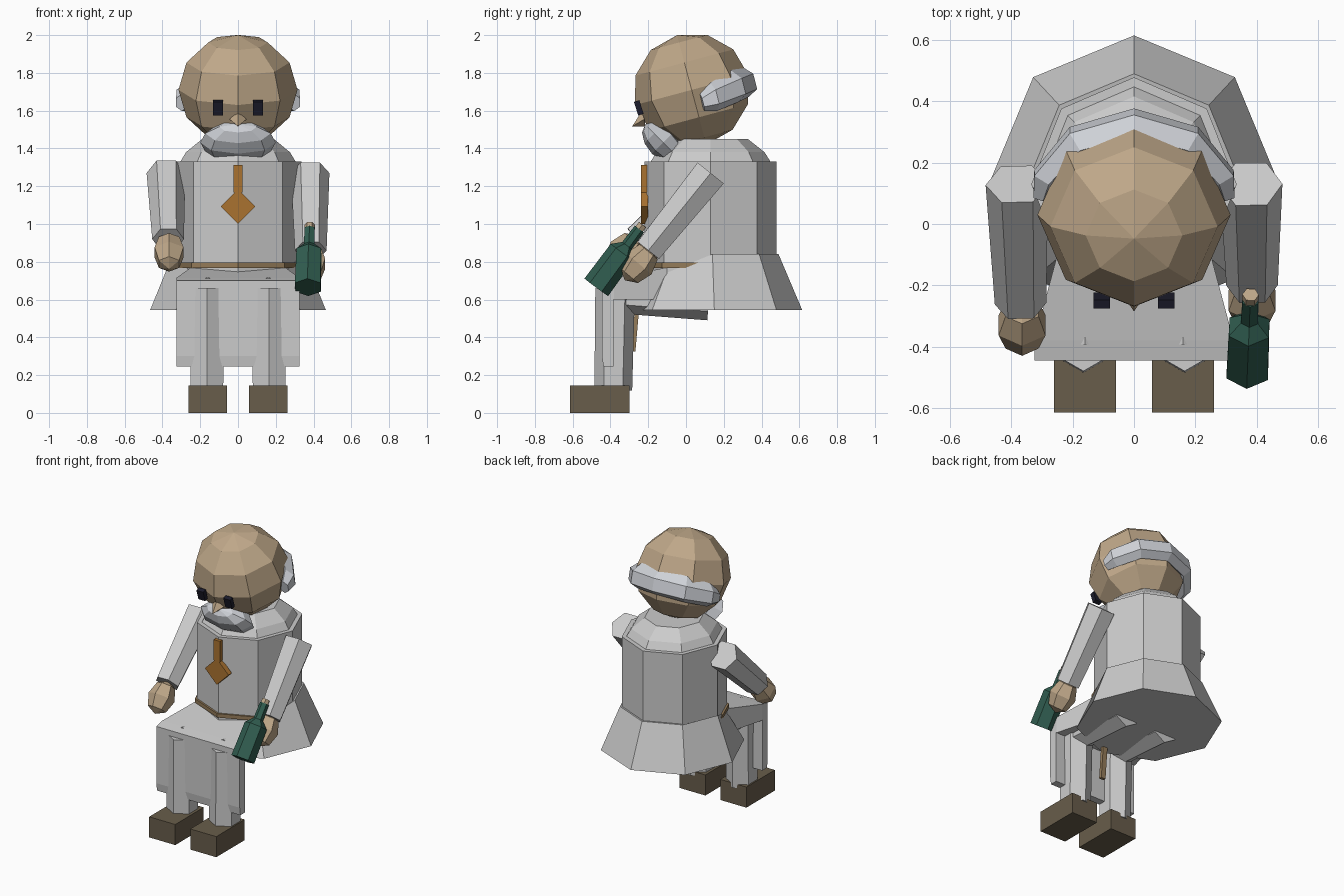
import bpy, bmesh, math
from mathutils import Vector, Matrix

if "Cube" in bpy.data.objects:
    bpy.data.objects.remove(bpy.data.objects["Cube"])

def material(name, rgb):
    m = bpy.data.materials.new(name)
    m.diffuse_color = (*rgb, 1)
    m.use_nodes = True
    m.node_tree.nodes["Principled BSDF"].inputs["Base Color"].default_value = m.diffuse_color
    return m

SKIN = material("skin", (0.52, 0.39, 0.25))
HAIR = material("hair", (0.62, 0.64, 0.68))
LEATHER = material("leather", (0.14, 0.11, 0.07))
ROPE = material("rope", (0.30, 0.20, 0.10))
AMBER = material("amber", (0.40, 0.17, 0.03))
GLASS = material("glass", (0.03, 0.11, 0.08))
DARK = material("dark", (0.012, 0.012, 0.025))

def finish(name, bm, mat=None):
    bmesh.ops.recalc_face_normals(bm, faces=bm.faces[:])
    me = bpy.data.meshes.new(name)
    bm.to_mesh(me)
    bm.free()
    ob = bpy.data.objects.new(name, me)
    bpy.context.collection.objects.link(ob)
    if mat:
        me.materials.append(mat)
    return ob

def loft(name, rings, mat=None):
    """Skin a list of equal-length point rings and cap both ends."""
    bm = bmesh.new()
    vs = [[bm.verts.new(p) for p in r] for r in rings]
    n = len(vs[0])
    for a, b in zip(vs, vs[1:]):
        for i in range(n):
            j = (i + 1) % n
            bm.faces.new((a[i], a[j], b[j], b[i]))
    bm.faces.new(vs[0])
    bm.faces.new(vs[-1])
    return finish(name, bm, mat)

def ring(rx, ry, z, cy, n=8):
    return [(rx * math.cos(i * math.tau / n), cy + ry * math.sin(i * math.tau / n), z)
            for i in range(n)]

def tube(name, p0, p1, prof, n=6, phase=0.0, mat=None):
    """Straight tube; prof lists (fraction along axis, radius)."""
    p0, p1 = Vector(p0), Vector(p1)
    q = (p1 - p0).to_track_quat('Z', 'Y')
    rings = []
    for t, r in prof:
        rings.append([p0.lerp(p1, t) + q @ Vector((r * math.cos(phase + i * math.tau / n),
                                                   r * math.sin(phase + i * math.tau / n), 0))
                      for i in range(n)])
    return loft(name, rings, mat)

def ball(name, c, s, tilt, mat, u=8, v=6):
    bm = bmesh.new()
    m = Matrix.Translation(c) @ Matrix.Rotation(tilt, 4, 'X') @ Matrix.Diagonal((*s, 1))
    bmesh.ops.create_uvsphere(bm, u_segments=u, v_segments=v, radius=1, matrix=m)
    return finish(name, bm, mat)

def box(name, c, s, mat=None, tilt=0):
    bm = bmesh.new()
    m = Matrix.Translation(c) @ Matrix.Rotation(tilt, 4, 'X') @ Matrix.Diagonal((*s, 1))
    bmesh.ops.create_cube(bm, size=1, matrix=m)
    return finish(name, bm, mat)

TILT = math.radians(15)

# Head, nose and beard
ball("head", (0, 0.03, 1.71), (0.315, 0.31, 0.30), TILT, SKIN)
bm = bmesh.new()
nose = [bm.verts.new(p) for p in ((0, -0.235, 1.595), (0.045, -0.22, 1.555),
                                  (0, -0.215, 1.515), (-0.045, -0.22, 1.555))]
tip = bm.verts.new((0, -0.285, 1.517))
for i in range(4):
    bm.faces.new((nose[i], nose[(i + 1) % 4], tip))
bm.faces.new(nose)
finish("nose", bm, SKIN)
ball("beard", (0, -0.12, 1.432), (0.2, 0.085, 0.135), math.radians(45), HAIR)

# Crescent of hair round the back of the head
stations = []
for deg, k in ((8, 0.55), (22, 0.9), (54, 1), (90, 1), (126, 1), (158, 0.9), (172, 0.55)):
    a = math.radians(deg)
    out = Vector((math.cos(a), math.sin(a), 0))
    y = 0.05 + 0.26 * out.y
    c = Vector((0.3 * out.x, y, 1.60 + 0.5 * y))
    up = Vector((0, -0.25, 0.97))
    stations.append([c + k * (out * 0.065 * math.sin(i * math.pi / 3)
                              + up * 0.085 * math.cos(i * math.pi / 3)) for i in range(6)])
loft("hair_band", stations, HAIR)

# Robe: torso with stepped collar
loft("torso", [ring(r, r * 1.04, z, 0.13) for r, z in
               ((0.335, 0.62), (0.335, 1.33), (0.305, 1.33), (0.275, 1.38), (0.19, 1.45))])

# Robe: flared skirt, its top edge dipping toward the lap
top = [(x, y, 0.84 if y > 0.1 else 0.74 if y > -0.2 else 0.70)
       for x, y, z in ring(0.345, 0.35, 0, 0.14)]
loft("skirt", [ring(0.465, 0.465, 0.545, 0.15), top])

# Rope belt and hanging end
loft("belt", [ring(0.35, 0.362, z, 0.13) for z in (0.768, 0.795)], ROPE)
box("belt_end", (0.03, -0.268, 0.45), (0.035, 0.022, 0.25), ROPE, math.radians(-5))

# Robe: lap cloth and front panel over the knees
loft("lap_cloth", [[(-w, y, lo), (w, y, lo), (w, y, hi), (-w, y, hi)] for w, y, lo, hi in
                   ((0.325, -0.445, 0.64, 0.70), (0.325, -0.38, 0.60, 0.715),
                    (0.25, -0.10, 0.60, 0.77))])
panel = ((-0.445, 0.70), (-0.445, 0.30), (-0.437, 0.245), (-0.385, 0.245), (-0.385, 0.70))
loft("front_panel", [[(x, y, z) for y, z in panel] for x in (-0.325, 0.325)])

for side, s in (("left", -1), ("right", 1)):
    # Legs and shoes
    tube(side + "_thigh", (s * 0.16, -0.40, 0.625), (s * 0.16, 0.12, 0.585),
         [(0, 0.095), (1, 0.095)], 6, math.pi / 2)
    tube(side + "_shin", (s * 0.165, -0.385, 0.12), (s * 0.165, -0.375, 0.66),
         [(0, 0.1), (1, 0.105)], 6, math.pi / 2)
    box(side + "_shoe", (s * 0.16, -0.457, 0.0725), (0.203, 0.316, 0.145), LEATHER)
    # Eyes
    box(side + "_eye", (s * 0.105, -0.25, 1.615), (0.053, 0.03, 0.075), DARK, math.radians(18))
    # Sleeve and hand
    wrist = (0.385, -0.20, 0.86) if s > 0 else (-0.37, -0.26, 0.92)
    hand = (0.385, -0.25, 0.79) if s > 0 else (-0.365, -0.33, 0.85)
    tube(side + "_sleeve", (s * 0.382, 0.13, 1.27), wrist, [(0, 0.102), (1, 0.084)], 6)
    ball(side + "_hand", hand, (0.088, 0.088, 0.115), math.radians(-40), SKIN, 6, 4)

# Pendant
box("pendant_strap", (0, -0.222, 1.24), (0.05, 0.03, 0.145), AMBER)
tube("pendant", (0, -0.20, 1.093), (0, -0.237, 1.093), [(0, 0.092), (1, 0.092)], 4, 0, AMBER)

# Bottle and cork
base, mouth = (0.37, -0.475, 0.665), (0.38, -0.235, 0.99)
tube("bottle", base, mouth, [(0, 0.078), (0.57, 0.075), (0.68, 0.032), (0.95, 0.03)],
     6, math.pi / 6, GLASS)
tube("cork", base, mouth, [(0.94, 0.027), (1.02, 0.027)], 6, 0, SKIN)
